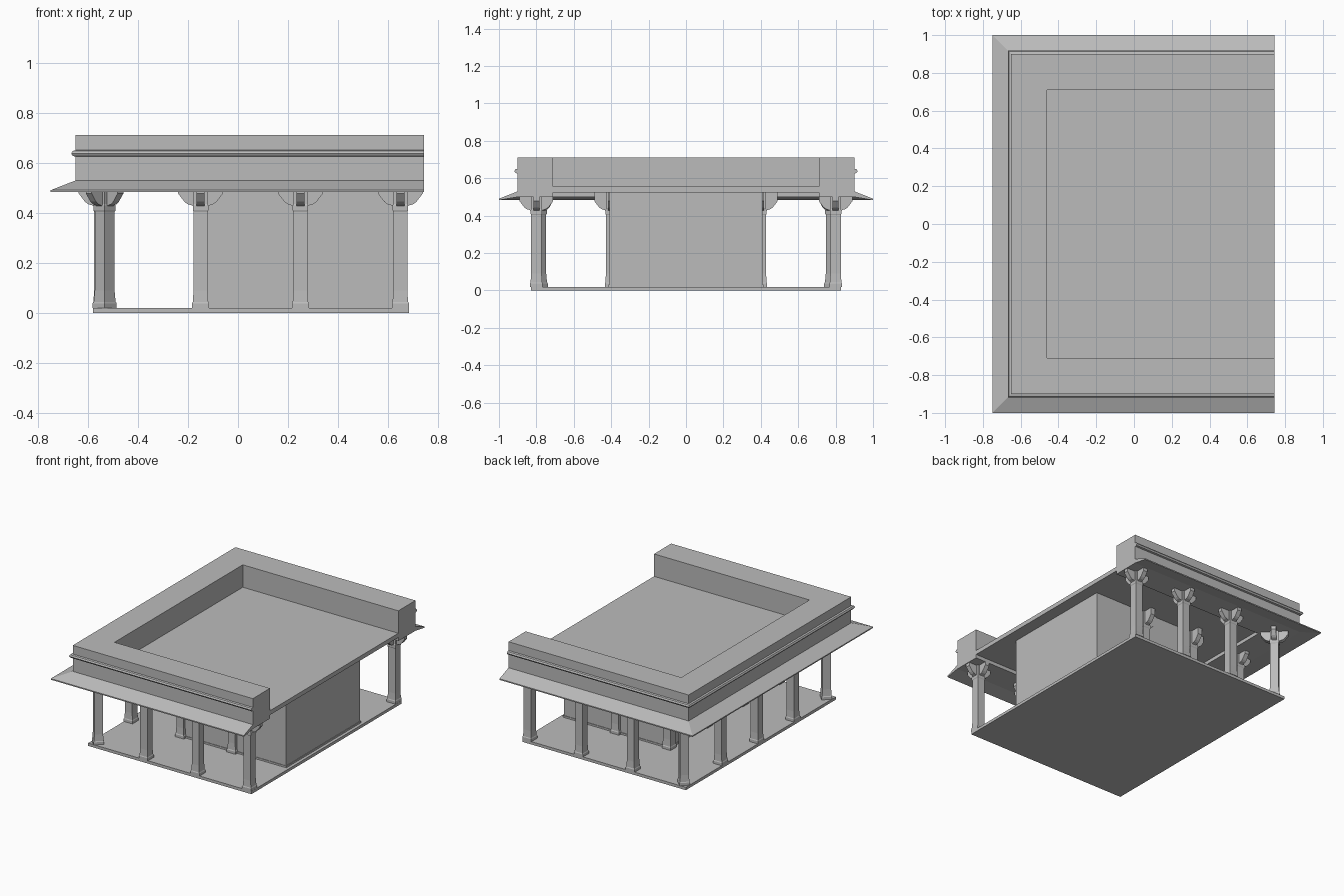
import bpy, bmesh
from math import pi
from mathutils import Matrix, Vector

cube = bpy.data.objects.get("Cube")
if cube:
    bpy.data.objects.remove(cube, do_unlink=True)

stone = bpy.data.materials.new("grey_stone")
stone.use_nodes = True
GREY = (0.5, 0.5, 0.5, 1)
stone.diffuse_color = GREY
stone.node_tree.nodes["Principled BSDF"].inputs["Base Color"].default_value = GREY


def finish(name, bm):
    bmesh.ops.recalc_face_normals(bm, faces=bm.faces)
    mesh = bpy.data.meshes.new(name)
    bm.to_mesh(mesh)
    bm.free()
    mesh.materials.append(stone)
    obj = bpy.data.objects.new(name, mesh)
    bpy.context.collection.objects.link(obj)
    return obj


def loft(bm, rings):
    """Bridge matching closed loops and cap both ends."""
    loops = [[bm.verts.new(p) for p in ring] for ring in rings]
    for a, b in zip(loops, loops[1:]):
        for i in range(len(a)):
            j = (i + 1) % len(a)
            bm.faces.new((a[i], a[j], b[j], b[i]))
    bm.faces.new(loops[0][::-1])
    bm.faces.new(loops[-1])


def box(name, x0, x1, half_y, z0, z1):
    bm = bmesh.new()
    loft(bm, [[(x0, -half_y, z), (x1, -half_y, z), (x1, half_y, z), (x0, half_y, z)]
              for z in (z0, z1)])
    return finish(name, bm)


# Floor, walled room and flat roof deck
END = 0.745
box("floor_slab", -0.58, 0.685, 0.83, 0, 0.02)
box("room_walls", -0.16, 0.66, 0.41, 0.02, 0.53)
box("room_plinth", -0.165, 0.664, 0.414, 0.02, 0.032)
box("roof_deck", -0.46, END, 0.71, 0.525, 0.555)

# Parapet with moulding and sloped eave, swept around three sides
# Each point is (outward offset from the parapet face, height)
profile = [(-0.19, 0.5), (0, 0.5), (0.1, 0.483), (0.1, 0.491), (0, 0.53),
           (0, 0.625), (0.012, 0.628), (0.018, 0.638), (0.012, 0.648),
           (0, 0.651), (0, 0.712), (-0.19, 0.712)]


def sweep_ring(side, at_end):
    return [(END if at_end else -0.65 - d, side * (0.9 + d), z) for d, z in profile]


bm = bmesh.new()
loft(bm, [sweep_ring(-1, True), sweep_ring(-1, False),
          sweep_ring(1, False), sweep_ring(1, True)])
finish("parapet_and_eave", bm)

# Column: square flared shaft with a cross of four brackets
shaft = [(0.034, 0.02), (0.034, 0.038), (0.031, 0.044), (0.028, 0.09),
         (0.028, 0.405), (0.031, 0.41), (0.031, 0.43), (0.028, 0.435), (0.028, 0.525)]
bracket = [(0.02, 0.42), (0.035, 0.43), (0.052, 0.435), (0.065, 0.445),
           (0.09, 0.478), (0.09, 0.525), (0.02, 0.525)]


def column_mesh():
    bm = bmesh.new()
    loft(bm, [[(-h, -h, z), (h, -h, z), (h, h, z), (-h, h, z)] for h, z in shaft])
    for k in range(4):
        turn = Matrix.Rotation(k * pi / 2, 3, 'Z')
        loft(bm, [[turn @ Vector((r, w, z)) for r, z in bracket]
                  for w in (-0.016, 0.016)])
    return finish("column", bm)


first = column_mesh()
spots = [("side_column", -0.548, y, 0) for y in (-0.4, 0, 0.4)]
spots.append(("room_column", -0.15, 0, 0))
for s in (-1, 1):
    spots.append(("corner_column", -0.534, s * 0.787, pi / 4))
    spots += [("outer_column", x, s * 0.8, 0) for x in (-0.15, 0.25, 0.65)]
    spots += [("room_column", x, s * 0.4, 0) for x in (-0.15, 0.25)]

for i, (name, x, y, angle) in enumerate(spots):
    obj = first
    if i:
        obj = bpy.data.objects.new(name, first.data)
        bpy.context.collection.objects.link(obj)
    obj.name = name
    obj.location = (x, y, 0)
    obj.rotation_euler.z = angle
